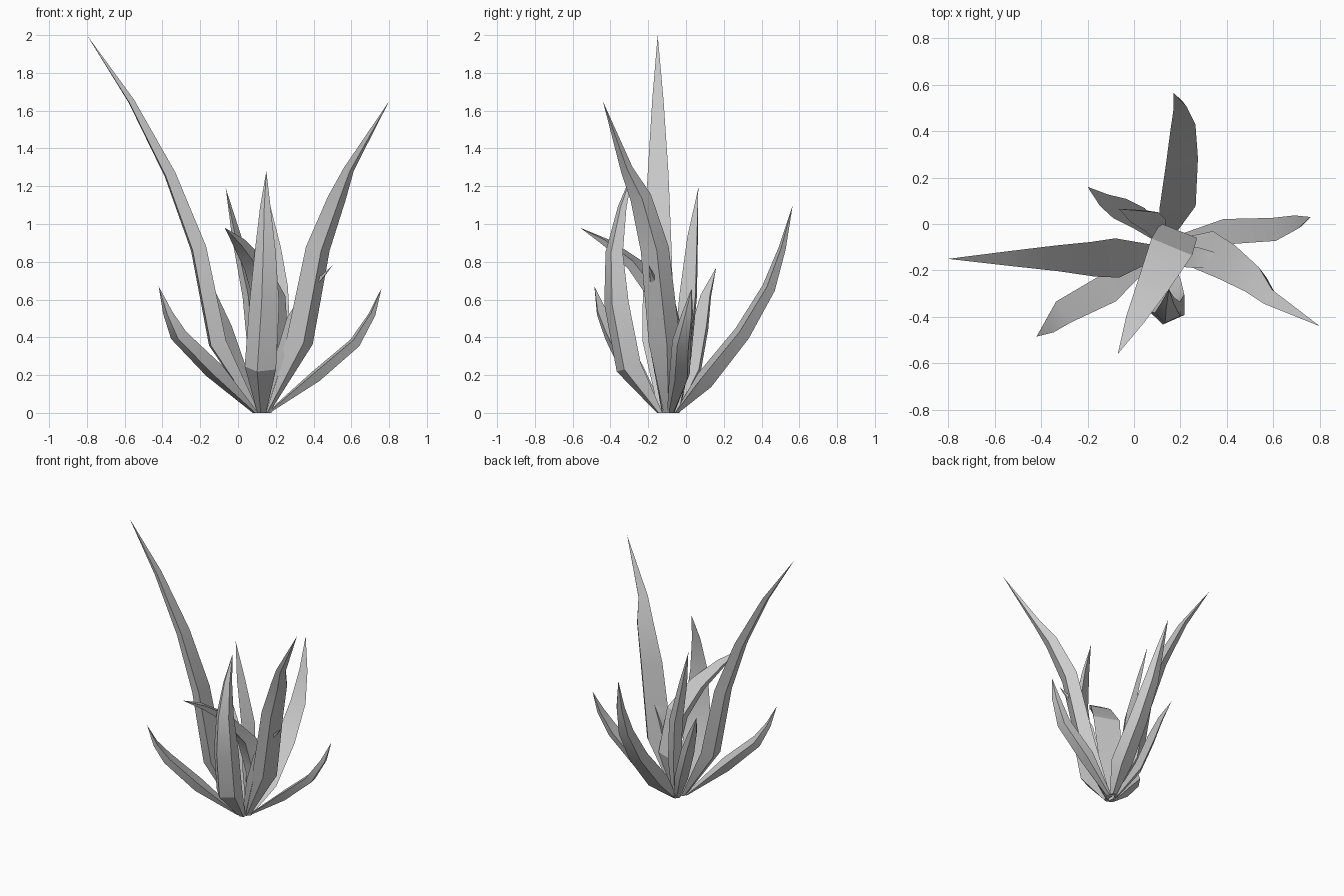
import bpy, bmesh, math
from mathutils import Vector

if "Cube" in bpy.data.objects:
    bpy.data.objects.remove(bpy.data.objects["Cube"])


def leaf(name, path, widths, heading=None, depth=0.48, plate=0.6):
    """Pointed leaf with a trapezoid section: flat inner face, narrower outer face. Last path point is the tip."""
    pts = [Vector(p) for p in path]
    h = Vector(heading + (0,)) if heading else pts[-1] - pts[0]
    h.z = 0
    h.normalize()
    side = Vector((-h.y, h.x, 0))
    bm = bmesh.new()
    rows = []
    for i, w in enumerate(widths):
        t = (pts[i + 1] - pts[max(i - 1, 0)]).normalized()
        s = (side - t * side.dot(t)).normalized()
        n = t.cross(s)
        if n.dot(h) < 0:
            n = -n
        d = w * depth / 2
        offs = (-s * w / 2 - n * d, -s * w * plate / 2 + n * d,
                s * w * plate / 2 + n * d, s * w / 2 - n * d)
        row = []
        for o in offs:
            p = pts[i] + o
            if i == 0:
                p.z = 0
            row.append(bm.verts.new(p))
        rows.append(row)
    tip = bm.verts.new(pts[-1])
    for a, b in zip(rows, rows[1:]):
        for k in range(4):
            j = (k + 1) % 4
            bm.faces.new((a[k], a[j], b[j], b[k]))
    for k in range(4):
        bm.faces.new((rows[-1][k], rows[-1][(k + 1) % 4], tip))
    bm.faces.new(rows[0])
    bmesh.ops.recalc_face_normals(bm, faces=bm.faces)
    me = bpy.data.meshes.new(name)
    bm.to_mesh(me)
    bm.free()
    ob = bpy.data.objects.new(name, me)
    bpy.context.collection.objects.link(ob)
    bpy.ops.object.select_all(action='DESELECT')
    ob.select_set(True)
    bpy.context.view_layer.objects.active = ob
    bpy.ops.object.shade_smooth_by_angle(angle=math.radians(25))


# Tall outer leaves
leaf("tall_left_leaf",
     [(.1, -.12, 0), (-.11, -.15, .37), (-.21, -.155, .87), (-.36, -.15, 1.26), (-.565, -.15, 1.65), (-.8, -.15, 2)],
     [.05, .17, .15, .11, .06], (-1, -.1))
leaf("tall_right_leaf",
     [(.15, -.1, 0), (.335, -.13, .38), (.43, -.18, .87), (.53, -.25, 1.14), (.59, -.32, 1.29), (.8, -.44, 1.65)],
     [.05, .18, .16, .12, .07], (.85, -.45))

# Front leaf that bulges forward and curls back
leaf("front_leaf",
     [(.13, -.14, 0), (.135, -.31, .24), (.155, -.375, .58), (.155, -.385, .85), (.15, -.34, 1.09), (.15, -.28, 1.28)],
     [.05, .18, .17, .12, .06], (.4, -.9))

# Arching leaf that bends over the front
leaf("arching_leaf",
     [(.15, -.09, 0), (.18, -.06, .3), (.15, -.13, .6), (.08, -.27, .78), (.0, -.42, .9), (-.07, -.56, .98)],
     [.05, .17, .19, .14, .08], (-.2, -.5), .4)

# Back leaf
leaf("back_leaf",
     [(.14, -.05, 0), (.18, .1, .17), (.2, .3, .42), (.205, .44, .66), (.195, .51, .87), (.17, .565, 1.1)],
     [.05, .16, .14, .11, .06], (-.25, 1))

# Low spreading leaves
leaf("low_right_leaf",
     [(.16, -.08, 0), (.41, -.03, .19), (.62, -.02, .37), (.71, .01, .52), (.76, .03, .66)],
     [.04, .11, .1, .06])
leaf("low_left_leaf",
     [(.09, -.13, 0), (-.13, -.29, .22), (-.32, -.39, .41), (-.375, -.45, .53), (-.42, -.485, .67)],
     [.04, .13, .11, .06])

# Inner upright leaves
leaf("inner_back_leaf",
     [(.12, -.05, 0), (.09, -.01, .3), (.06, .02, .62), (-.01, .04, .93), (-.065, .065, 1.19)],
     [.04, .1, .1, .06])
leaf("inner_left_leaf",
     [(.11, -.06, 0), (.0, .04, .22), (-.08, .08, .45), (-.14, .11, .62), (-.2, .16, .77)],
     [.04, .1, .1, .06])
leaf("inner_right_leaf",
     [(.14, -.11, 0), (.23, -.145, .3), (.29, -.15, .5), (.39, -.165, .66), (.5, -.195, .78)],
     [.04, .09, .09, .06])
